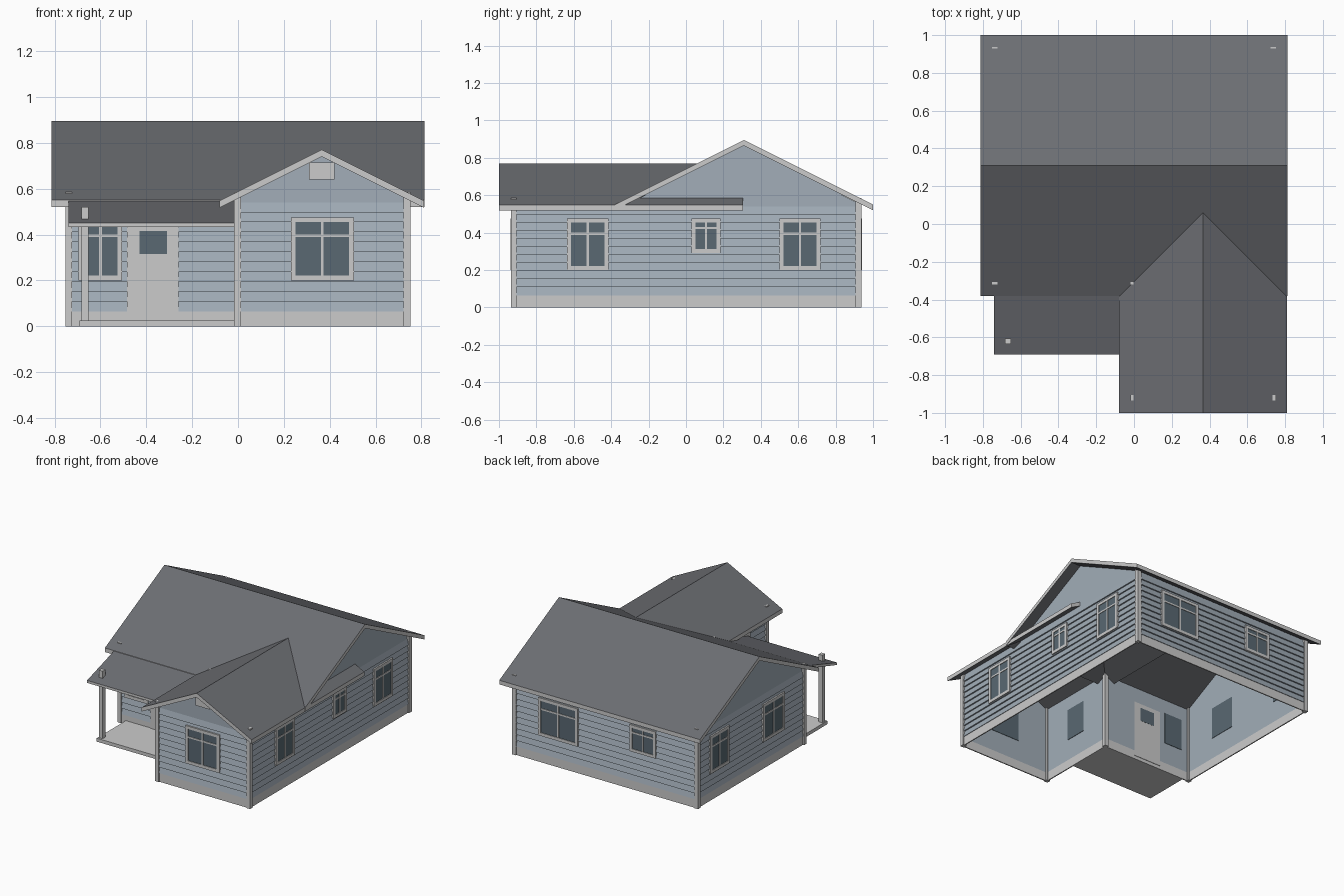
import bpy, bmesh
from mathutils import Vector

if "Cube" in bpy.data.objects:
    bpy.data.objects.remove(bpy.data.objects["Cube"])


def material(name, rgb):
    m = bpy.data.materials.new(name)
    m.diffuse_color = (*rgb, 1)
    m.use_nodes = True
    m.node_tree.nodes["Principled BSDF"].inputs["Base Color"].default_value = m.diffuse_color
    return m


ROOF = material("roof_grey", (0.15, 0.155, 0.17))
TRIM = material("trim_grey", (0.6, 0.6, 0.59))
WALL = material("wall_blue", (0.36, 0.42, 0.48))
GLASS = material("glass_dark", (0.10, 0.14, 0.17))


def finish(name, bm, *mats, fix=True):
    if fix:
        bmesh.ops.recalc_face_normals(bm, faces=bm.faces)
    bm.normal_update()
    if len(mats) > 1:   # vertical roof edges take the trim colour
        for f in bm.faces:
            f.material_index = 1 if abs(f.normal.z) < 0.3 else 0
    me = bpy.data.meshes.new(name)
    bm.to_mesh(me)
    bm.free()
    for m in mats:
        me.materials.append(m)
    ob = bpy.data.objects.new(name, me)
    bpy.context.collection.objects.link(ob)
    return ob


def prism(bm, start, end):
    """Solid between two matching outlines."""
    a = [bm.verts.new(p) for p in start]
    b = [bm.verts.new(p) for p in end]
    bm.faces.new(a)
    bm.faces.new(b[::-1])
    for i in range(len(a)):
        j = (i + 1) % len(a)
        bm.faces.new((a[j], a[i], b[i], b[j]))


def box(bm, x0, x1, y0, y1, z0, z1):
    rect = [(x0, y0), (x1, y0), (x1, y1), (x0, y1)]
    prism(bm, [(x, y, z0) for x, y in rect], [(x, y, z1) for x, y in rect])


class Wall:
    """Wall plane: u runs along it, d outward, z up."""
    def __init__(self, name, a, b):
        self.name, self.a = name, Vector((*a, 0))
        run = Vector((*b, 0)) - self.a
        self.len, self.dir = run.length, run.normalized()
        self.out = Vector((self.dir.y, -self.dir.x, 0))

    def p(self, u, d, z):
        return self.a + self.dir * u + self.out * d + Vector((0, 0, z))

    def u(self, coord):
        return abs(coord - (self.a.x if abs(self.dir.x) > 0.5 else self.a.y))

    def box(self, bm, u0, u1, z0, z1, d0, d1):
        rect = [(u0, z0), (u1, z0), (u1, z1), (u0, z1)]
        prism(bm, [self.p(u, d0, z) for u, z in rect],
              [self.p(u, d1, z) for u, z in rect])


X, YB, YF, YW = 0.735, 0.922, -0.305, -0.92
EAVE, BASE = 0.557, 0.065
corners = [(0, YW), (X, YW), (X, YB), (-X, YB), (-X, YF), (0, YF)]
names = ["wing_front", "right", "back", "left", "porch", "wing_left"]
walls = {n: Wall(n, corners[i], corners[(i + 1) % 6]) for i, n in enumerate(names)}

# Gable points: world coordinate along the wall, height
gables = {"wing_front": [(0.365, 0.745)],
          "right": [(0.31, 0.868), (YF, EAVE)],
          "left": [(0.31, 0.868)]}
base = bmesh.new()
for n, w in walls.items():
    # Flat wall sheet, with gable where needed
    bm = bmesh.new()
    pts = [(0, BASE), (w.len, BASE), (w.len, EAVE)]
    pts += [(w.u(c), z) for c, z in gables.get(n, [])] + [(0, EAVE)]
    bm.faces.new([bm.verts.new(w.p(u, 0, z)) for u, z in pts])
    finish(n + "_wall", bm, WALL, fix=False)
    # Lapped siding boards
    bm = bmesh.new()
    count, top = 11, 0.54
    h = (top - BASE) / count
    prof = [(0.0, BASE)]
    for i in range(count):
        prof += [(0.012, BASE + i * h), (0.002, BASE + (i + 1) * h)]
    rows = [[bm.verts.new(w.p(u, d, z)) for u in (0, w.len)] for d, z in prof]
    for r, s in zip(rows, rows[1:]):
        bm.faces.new((r[0], r[1], s[1], s[0]))
    finish(n + "_siding", bm, WALL, fix=False)
    w.box(base, 0, w.len, 0, BASE, 0, 0.008)
finish("foundation_band", base, TRIM)

# Corner boards, poking slightly through the roof
bm = bmesh.new()
for x, y in corners:
    s = 0.015
    x += 0.002 if x > 0.1 else -0.003
    box(bm, x - s, x + s, y - s, y + s, 0, 0.586)
finish("corner_boards", bm, TRIM)

# Windows: wall, start, end, sill height
windows = [("wing_front", 0.23, 0.505, 0.2), ("porch", -0.695, -0.505, 0.2),
           ("wing_left", -0.51, -0.72, 0.2),
           ("right", -0.635, -0.415, 0.2), ("right", 0.03, 0.185, 0.29),
           ("right", 0.5, 0.72, 0.2),
           ("back", 0.54, 0.22, 0.2), ("back", -0.2, -0.41, 0.28),
           ("left", 0.79, 0.57, 0.2), ("left", 0.18, -0.07, 0.2)]
frames, glass = bmesh.new(), bmesh.new()
T, TOP = 0.021, 0.475
for n, c0, c1, z0 in windows:
    w = walls[n]
    u0, u1 = sorted((w.u(c0), w.u(c1)))
    um, zm = (u0 + u1) / 2, TOP - 0.33 * (TOP - z0) + 0.01
    for a, b, c, d in [(u0, u0 + T, z0, TOP), (u1 - T, u1, z0, TOP),
                       (u0 + T, u1 - T, z0, z0 + T), (u0 + T, u1 - T, TOP - T, TOP)]:
        w.box(frames, a, b, c, d, 0.001, 0.018)
    w.box(frames, um - 0.006, um + 0.006, z0 + T, TOP - T, 0.01, 0.017)
    w.box(frames, u0 + T, u1 - T, zm - 0.006, zm + 0.006, 0.01, 0.017)
    w.box(glass, u0 + T, u1 - T, z0 + T, TOP - T, -0.003, 0.0135)
finish("window_frames", frames, TRIM)
finish("window_glass", glass, GLASS)

# Front door with a small pane
w = walls["porch"]
bm = bmesh.new()
w.box(bm, w.u(-0.485), w.u(-0.26), 0.025, 0.445, -0.003, 0.014)
finish("door", bm, TRIM)
bm = bmesh.new()
w.box(bm, w.u(-0.43), w.u(-0.31), 0.315, 0.415, -0.004, 0.016)
finish("door_pane", bm, GLASS)

# Gable vent
w = walls["wing_front"]
bm = bmesh.new()
w.box(bm, w.u(0.31), w.u(0.42), 0.64, 0.715, 0, 0.012)
finish("gable_vent", bm, TRIM)


def gable_roof(name, mid, half, ridge, pos, lo, hi, t=0.03):
    eave = ridge - half * 0.5
    prof = [(mid - half, eave), (mid, ridge), (mid + half, eave),
            (mid + half, eave - t), (mid, ridge - t), (mid - half, eave - t)]
    bm = bmesh.new()
    prism(bm, [pos(c, z, lo) for c, z in prof], [pos(c, z, hi) for c, z in prof])
    finish(name, bm, ROOF, TRIM)


# Main roof along x, wing roof along y
gable_roof("main_roof", 0.31, 0.69, 0.895, lambda c, z, e: (e, c, z), -0.813, 0.813)
gable_roof("wing_roof", 0.365, 0.445, 0.77, lambda c, z, e: (c, e, z), -1.0, 0.305)

# Porch: sloped roof, floor and post
prof = [(-0.69, 0.45), (-0.36, 0.553), (-0.36, 0.533), (-0.69, 0.432)]
bm = bmesh.new()
prism(bm, [(-0.74, y, z) for y, z in prof], [(0, y, z) for y, z in prof])
finish("porch_roof", bm, ROOF, TRIM)
bm = bmesh.new()
box(bm, -0.69, 0, -0.65, YF, 0, 0.025)
finish("porch_floor", bm, TRIM)
bm = bmesh.new()
box(bm, -0.682, -0.652, -0.635, -0.605, 0.025, 0.52)
finish("porch_post", bm, TRIM)
